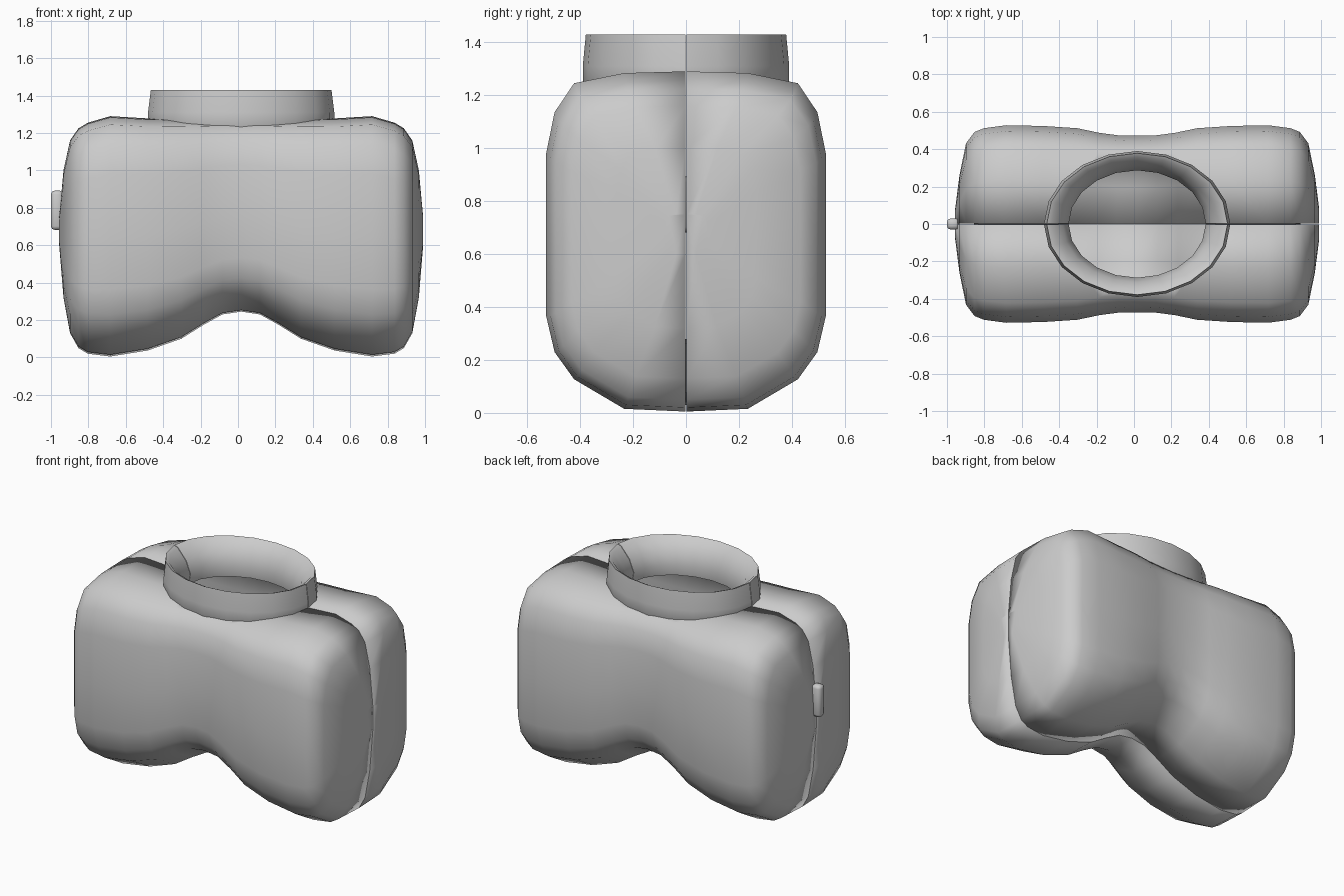
import bpy, bmesh, math

if "Cube" in bpy.data.objects:
    bpy.data.objects.remove(bpy.data.objects["Cube"], do_unlink=True)

CX = 0.017    # middle of the body and collar
GAP = 0.002   # half the width of the seam

grey = bpy.data.materials.new("plain_grey")
grey.use_nodes = True
grey.diffuse_color = (0.6, 0.6, 0.6, 1)
grey.node_tree.nodes["Principled BSDF"].inputs["Base Color"].default_value = (0.6, 0.6, 0.6, 1)


def add_object(name, bm):
    mesh = bpy.data.meshes.new(name)
    bm.to_mesh(mesh)
    bm.free()
    mesh.materials.append(grey)
    obj = bpy.data.objects.new(name, mesh)
    bpy.context.collection.objects.link(obj)
    return obj


def smooth(obj, angle=None):
    bpy.ops.object.select_all(action='DESELECT')
    obj.select_set(True)
    bpy.context.view_layer.objects.active = obj
    if angle is None:
        bpy.ops.object.shade_smooth()
    else:
        bpy.ops.object.shade_smooth_by_angle(angle=math.radians(angle))


# Half cross-section, top to bottom: share of depth, share of height
SECTION = [(0, 1), (.44, .995), (.8, .965), (.94, .88), (1, .76), (1, .5),
           (1, .28), (.94, .175), (.8, .095), (.44, .008), (0, 0)]
# Stations outward from the middle: x, top, bottom, depth
STATIONS = [(0, 1.275, .245, .47), (.1, 1.275, .23, .472), (.2, 1.275, .175, .485),
            (.32, 1.275, .1, .51), (.5, 1.278, .037, .522), (.7, 1.29, .005, .526),
            (.82, 1.255, .02, .51), (.87, 1.225, .05, .49), (.915, 1.16, .13, .43),
            (.95, 1.0, .32, .26), (.973, .75, .6, .08)]
FULL = [(-x, t, b, d) for x, t, b, d in STATIONS[:0:-1]] + STATIONS

# Cutter for the opening under the collar
bm = bmesh.new()
bmesh.ops.create_cone(bm, cap_ends=True, segments=24, radius1=1, radius2=1, depth=0.5)
bmesh.ops.scale(bm, vec=(.42, .335, 1), verts=bm.verts)
bmesh.ops.translate(bm, vec=(CX, 0, 1.2), verts=bm.verts)
cutter = add_object("opening_cutter", bm)
cutter.hide_render = True


def body_half(name, side):
    bm = bmesh.new()
    rings = [[bm.verts.new((CX + x, side * (GAP + f * d), b + h * (t - b)))
              for f, h in SECTION] for x, t, b, d in FULL]
    faces = [[p[j], p[j + 1], q[j + 1], q[j]]
             for p, q in zip(rings, rings[1:]) for j in range(len(SECTION) - 1)]
    faces += [rings[0][::-1], rings[-1]]
    for f in faces:
        bm.faces.new(f if side < 0 else f[::-1])
    obj = add_object(name, bm)
    shell = obj.modifiers.new("shell", 'SOLIDIFY')
    shell.thickness = 0.035
    shell.offset = -1
    hole = obj.modifiers.new("opening", 'BOOLEAN')
    hole.operation = 'DIFFERENCE'
    hole.solver = 'EXACT'
    hole.object = cutter
    # Bake the shell and opening into the mesh
    baked = bpy.data.meshes.new_from_object(
        obj.evaluated_get(bpy.context.evaluated_depsgraph_get()))
    obj.modifiers.clear()
    obj.data = baked
    smooth(obj)


# Collar profile: share of outer radius, height
COLLAR = [(.95, 1.2), (1, 1.25), (1, 1.31), (.97, 1.43), (.92, 1.42),
          (.8, 1.35), (.735, 1.27), (.76, 1.2)]


def collar_half(name, side):
    bm = bmesh.new()
    rings = []
    for i in range(11):
        a = math.pi * i / 10
        rings.append([bm.verts.new((CX + .498 * r * math.cos(a),
                                    side * (GAP + .388 * r * math.sin(a)), z))
                      for r, z in COLLAR])
    n = len(COLLAR)
    for p, q in zip(rings, rings[1:]):
        for j in range(n):
            bm.faces.new((p[j], p[(j + 1) % n], q[(j + 1) % n], q[j]))
    bm.faces.new(rings[0])
    bm.faces.new(rings[-1])
    bmesh.ops.recalc_face_normals(bm, faces=bm.faces)
    smooth(add_object(name, bm), 50)


for label, side in (("front", -1), ("back", 1)):
    body_half(label + "_body_shell", side)
    collar_half(label + "_collar", side)
bpy.data.objects.remove(cutter, do_unlink=True)

# Small rounded catch on the side seam
bm = bmesh.new()
bmesh.ops.create_cube(bm, size=1)
bmesh.ops.scale(bm, vec=(.066, .06, .21), verts=bm.verts)
bmesh.ops.bevel(bm, geom=bm.edges[:], offset=.02, segments=2, profile=.5, affect='EDGES')
bmesh.ops.translate(bm, vec=(-.967, 0, .787), verts=bm.verts)
smooth(add_object("side_catch", bm), 60)
